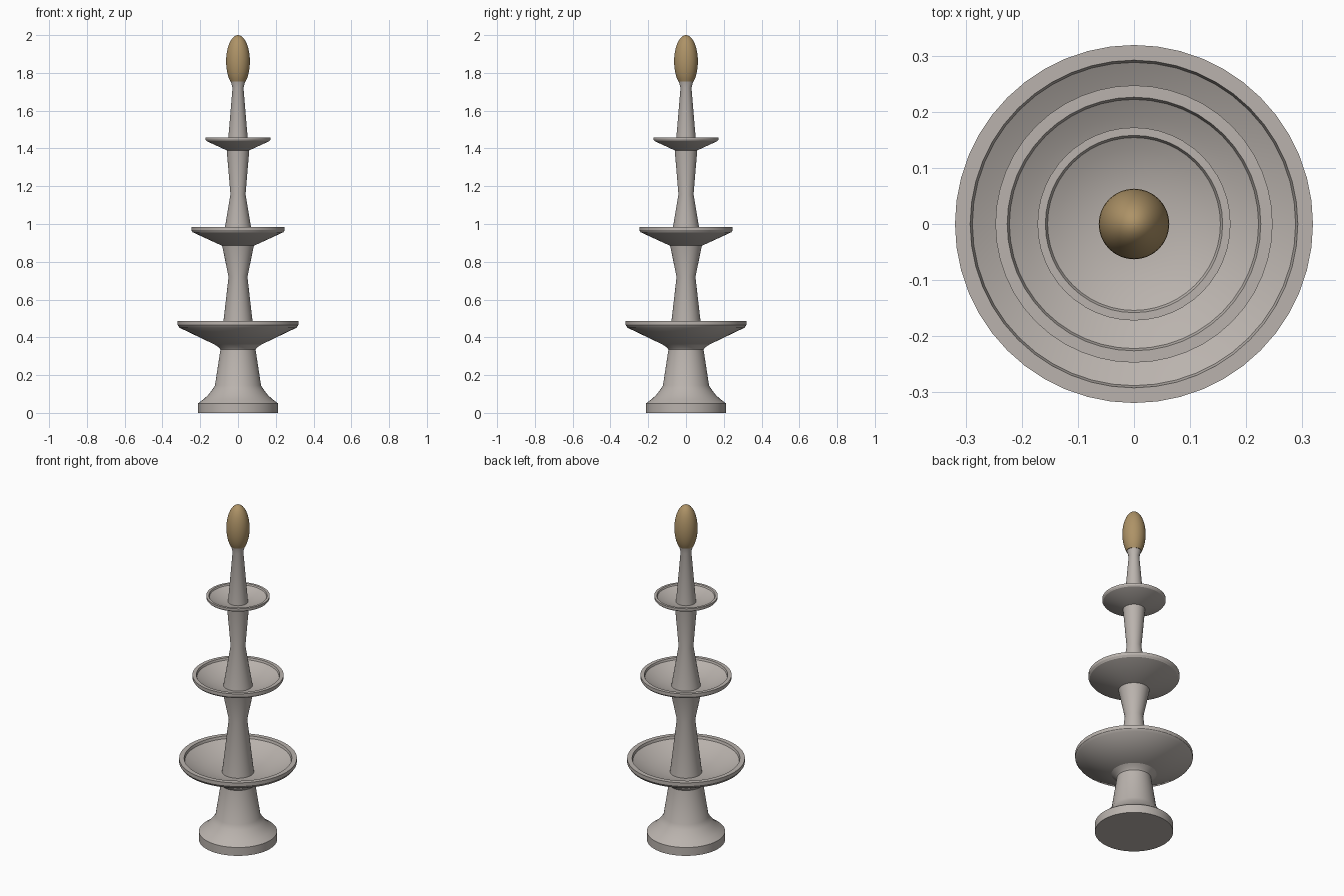
import bpy, bmesh, math

if "Cube" in bpy.data.objects:
    bpy.data.objects.remove(bpy.data.objects["Cube"])


def material(name, rgb):
    m = bpy.data.materials.new(name)
    m.diffuse_color = (*rgb, 1)
    m.use_nodes = True
    m.node_tree.nodes["Principled BSDF"].inputs["Base Color"].default_value = m.diffuse_color
    return m


stone = material("warm grey stone", (0.49, 0.45, 0.42))
gold = material("aged gold", (0.42, 0.29, 0.135))


def lathe(name, profile, mat, sides=48, angle=30):
    """Spin a (radius, height) profile around z; points with radius 0 become poles."""
    bm = bmesh.new()
    rings = []
    for r, z in profile:
        if r == 0:
            rings.append([bm.verts.new((0, 0, z))] * sides)
        else:
            rings.append([bm.verts.new((r * math.cos(2 * math.pi * i / sides),
                                        r * math.sin(2 * math.pi * i / sides), z))
                          for i in range(sides)])
    for a, b in zip(rings, rings[1:]):
        for i in range(sides):
            j = (i + 1) % sides
            quad = list(dict.fromkeys((a[i], a[j], b[j], b[i])))
            bm.faces.new(quad)
    bmesh.ops.recalc_face_normals(bm, faces=bm.faces)
    mesh = bpy.data.meshes.new(name)
    bm.to_mesh(mesh)
    bm.free()
    mesh.materials.append(mat)
    ob = bpy.data.objects.new(name, mesh)
    bpy.context.collection.objects.link(ob)
    bpy.ops.object.select_all(action='DESELECT')
    ob.select_set(True)
    bpy.context.view_layer.objects.active = ob
    bpy.ops.object.shade_smooth_by_angle(angle=math.radians(angle))
    return ob


# Plinth with a concave flare rising into the pedestal
lathe("pedestal", [(0, 0), (0.212, 0), (0.212, 0.05), (0.205, 0.056), (0.182, 0.072),
                   (0.158, 0.095), (0.138, 0.12), (0.122, 0.145), (0.093, 0.335),
                   (0.10, 0.345), (0.125, 0.363), (0, 0.363)], stone)


# Basins: neck radius, underside z, rim radius, rim z, inner rim radius, floor z
def basin(name, neck, z0, rim, z1, inner, floor):
    h = z1 - z0
    lathe(name, [(0, z0), (neck, z0), (rim * 0.97, z1 - 0.28 * h), (rim, z1 - 0.17 * h),
                 (rim, z1), (inner, z1), (inner - 0.004, z1 - 0.12 * h),
                 (inner * 0.85, floor + 0.55 * (z1 - floor)),
                 (inner * 0.6, floor + 0.2 * (z1 - floor)),
                 (inner * 0.3, floor), (0, floor)], stone)


basin("lower_basin", 0.12, 0.36, 0.319, 0.486, 0.292, 0.405)
basin("middle_basin", 0.085, 0.885, 0.247, 0.984, 0.226, 0.92)
basin("upper_basin", 0.06, 1.39, 0.172, 1.458, 0.158, 1.42)

# Waisted columns between the basins
lathe("lower_column", [(0, 0.39), (0.088, 0.39), (0.05, 0.72), (0.085, 0.89), (0, 0.89)], stone)
lathe("middle_column", [(0, 0.91), (0.081, 0.91), (0.04, 1.157), (0.06, 1.395), (0, 1.395)], stone)
lathe("upper_column", [(0, 1.40), (0.056, 1.40), (0.029, 1.72), (0.041, 1.765), (0, 1.765)],
      stone, 32)

# Gold bud finial: an ellipsoid cut flat where it meets the column
start = -0.86
finial = [(0, 1.861 + 0.139 * math.sin(start))]
for k in range(16):
    t = start + (math.pi / 2 - start) * k / 16
    finial.append((0.063 * math.cos(t), 1.861 + 0.139 * math.sin(t)))
finial.append((0, 2.0))
lathe("finial", finial, gold, 32)
